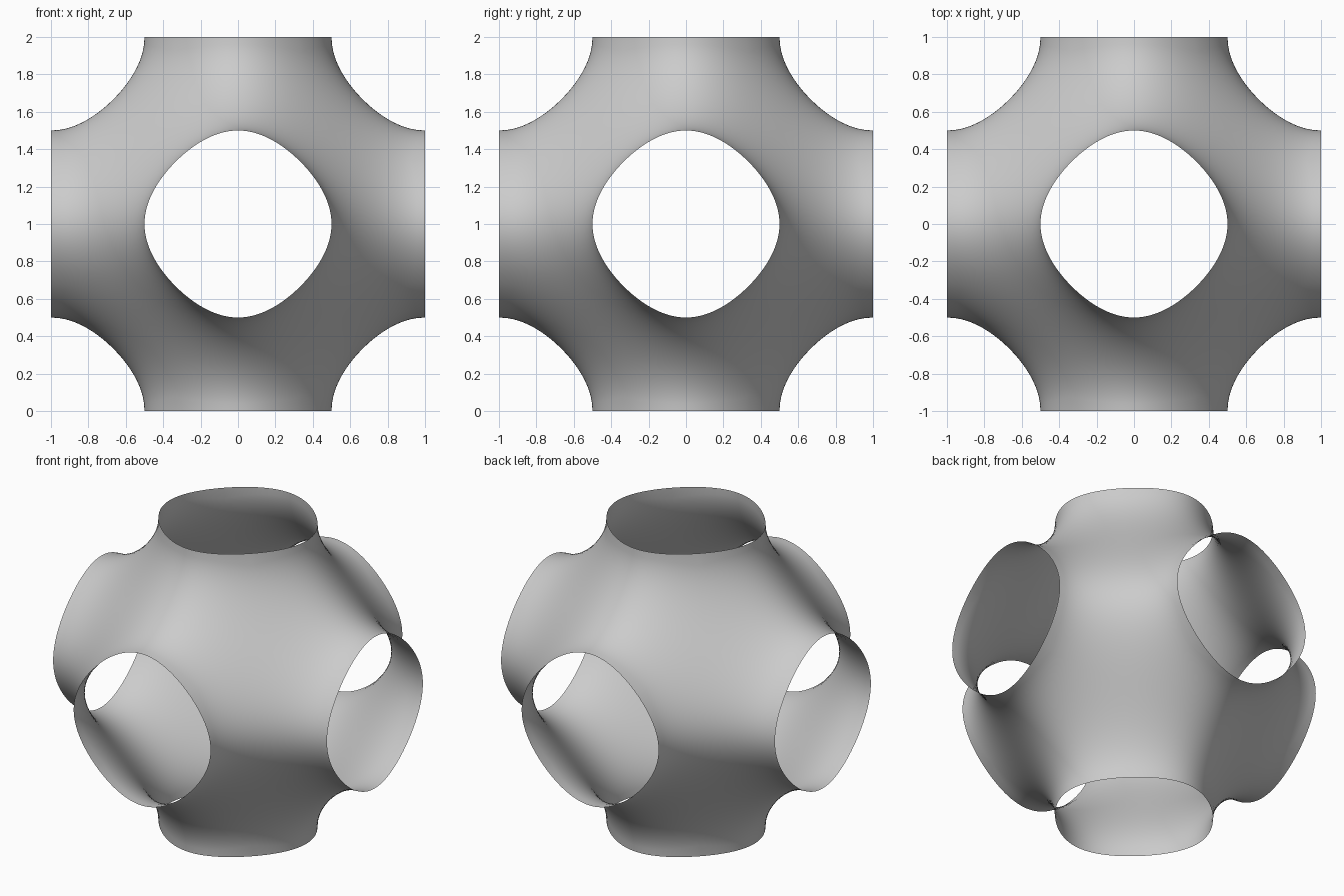
import bpy
import bmesh
from math import cos, sin, tan, pi, radians, floor
from mathutils import Vector, Matrix

if "Cube" in bpy.data.objects:
    bpy.data.objects.remove(bpy.data.objects["Cube"], do_unlink=True)

STEPS = 32      # samples along each quarter of a tunnel
RINGS = 20      # rows from the tunnel rim to the seam with its neighbours

# One plain grey for the whole shell
grey = bpy.data.materials.new("plain grey")
grey.use_nodes = True
grey.diffuse_color = (0.6, 0.6, 0.6, 1)
grey.node_tree.nodes["Principled BSDF"].inputs["Base Color"].default_value = (0.6, 0.6, 0.6, 1)


def reach(direction, level):
    """Distance along a direction where the sum of cosines falls to the level."""
    low, high = 0.0, 1.0
    for _ in range(40):
        mid = (low + high) / 2
        if sum(cos(pi * mid * d) for d in direction) > level:
            low = mid
        else:
            high = mid
    return high


def tunnel_row(angle):
    """Points from the open rim at x = 1 back to the seam, at one angle."""
    around = Vector((0, cos(angle), sin(angle)))
    rim = around * reach(around, 2)
    seam = around / max(abs(around.y), abs(around.z))
    row = []
    for k in range(RINGS + 1):
        ray = Vector((1, 0, 0)) + rim.lerp(seam, k / RINGS)
        row.append(ray * reach(ray, 0))
    return row


# One flared tunnel, turned to face all six directions
rows = [tunnel_row(2 * pi * i / (4 * STEPS)) for i in range(4 * STEPS)]
turns = [Matrix.Rotation(radians(90 * i), 3, "Z") for i in range(4)]
turns += [Matrix.Rotation(radians(a), 3, "Y") for a in (90, -90)]

bm = bmesh.new()
for turn in turns:
    grid = [[bm.verts.new(turn @ p) for p in row] for row in rows]
    for i, row in enumerate(grid):
        before = grid[i - 1]
        for k in range(RINGS):
            bm.faces.new((before[k], row[k], row[k + 1], before[k + 1]))

# Weld the seams into one continuous open surface standing on the ground
bmesh.ops.remove_doubles(bm, verts=bm.verts, dist=0.0005)
bmesh.ops.recalc_face_normals(bm, faces=bm.faces)
bmesh.ops.translate(bm, verts=bm.verts, vec=(0, 0, 1))
for face in bm.faces:
    face.smooth = True

mesh = bpy.data.meshes.new("minimal_surface_shell")
bm.to_mesh(mesh)
bm.free()
mesh.materials.append(grey)
shell = bpy.data.objects.new("minimal_surface_shell", mesh)
bpy.context.collection.objects.link(shell)
